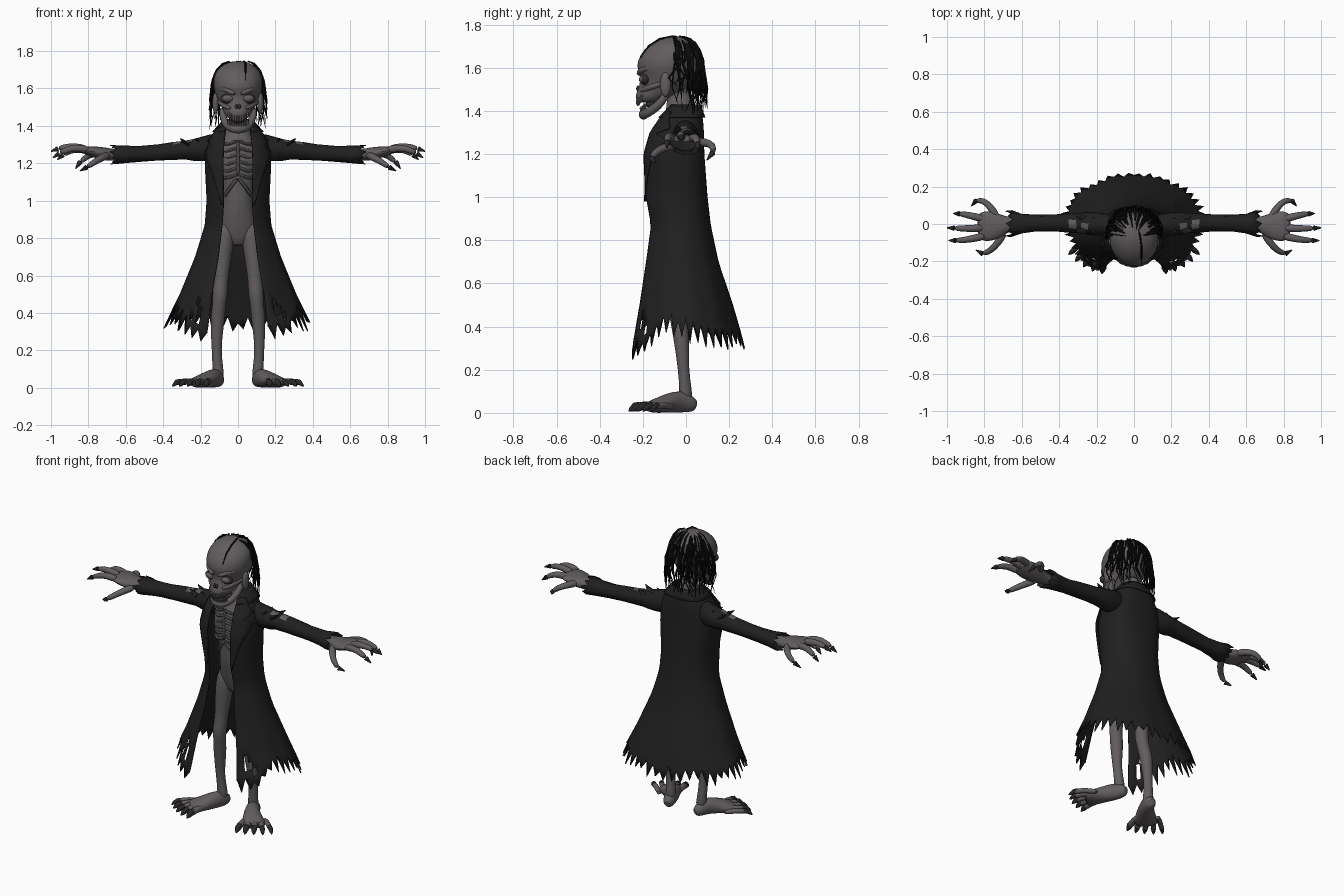
import bpy, bmesh, math, random
from math import sin, cos, asin, pi, radians
from mathutils import Vector as V

random.seed(4)
if "Cube" in bpy.data.objects:
    bpy.data.objects.remove(bpy.data.objects["Cube"])


def material(name, rgb):
    m = bpy.data.materials.new(name)
    m.use_nodes = True
    m.diffuse_color = (*rgb, 1)
    m.node_tree.nodes["Principled BSDF"].inputs["Base Color"].default_value = (*rgb, 1)
    return m


SKIN = material("grey_skin", (.12, .108, .115))
COAT = material("black_cloth", (.014, .014, .014))
HAIR = material("black_hair", (.004, .004, .004))
NAIL = material("dark_nail", (.022, .02, .021))
SOCKET = material("dark_hollow", (.03, .026, .028))


def finish(name, bm, mats, mirror=False, subsurf=0, thick=0):
    bmesh.ops.recalc_face_normals(bm, faces=bm.faces)
    me = bpy.data.meshes.new(name)
    bm.to_mesh(me)
    bm.free()
    ob = bpy.data.objects.new(name, me)
    bpy.context.collection.objects.link(ob)
    for m in mats:
        me.materials.append(m)
    bpy.ops.object.select_all(action='DESELECT')
    ob.select_set(True)
    bpy.context.view_layer.objects.active = ob
    bpy.ops.object.shade_smooth_by_angle(angle=radians(50))
    if thick:
        ob.modifiers.new("Thickness", 'SOLIDIFY').thickness = thick
    if mirror:
        ob.modifiers.new("Mirror", 'MIRROR')
    if subsurf:
        s = ob.modifiers.new("Smooth", 'SUBSURF')
        s.levels = s.render_levels = subsurf


def loft(bm, rings, n=10, caps=True):
    """Skin a list of (centre, axis, axis) ellipses."""
    loops = [[bm.verts.new(c + a * cos(2 * pi * i / n) + b * sin(2 * pi * i / n))
              for i in range(n)] for c, a, b in rings]
    for p, q in zip(loops, loops[1:]):
        for i in range(n):
            bm.faces.new((p[i], p[(i + 1) % n], q[(i + 1) % n], q[i]))
    if caps:
        bm.faces.new(loops[0])
        bm.faces.new(loops[-1])
    return loops


def tube(bm, pts, radii, n=8, ref=(0, 0, 1), caps=True):
    pts, rings = [V(p) for p in pts], []
    for i, p in enumerate(pts):
        t = (pts[min(i + 1, len(pts) - 1)] - pts[max(i - 1, 0)]).normalized()
        a = t.cross(V(ref)).normalized()
        r = radii[i] if isinstance(radii[i], tuple) else (radii[i],) * 2
        rings.append((p, a * r[0], a.cross(t) * r[1]))
    return loft(bm, rings, n, caps)


def upright(rows):
    """Rows of height, half width, front y, back y."""
    return [(V((0, (f + b) / 2, z)), V((w, 0, 0)), V((0, (b - f) / 2, 0))) for z, w, f, b in rows]


def ball(bm, c, r):
    vs = bmesh.ops.create_uvsphere(bm, u_segments=16, v_segments=10, radius=1)["verts"]
    for v in vs:
        v.co = V(c) + V((v.co.x * r[0], v.co.y * r[1], v.co.z * r[2]))


def interp(rows, x):
    rows = sorted(rows)
    x = min(max(x, rows[0][0]), rows[-1][0])
    for p, q in zip(rows, rows[1:]):
        if x <= q[0]:
            k = (x - p[0]) / (q[0] - p[0])
            return [i + (j - i) * k for i, j in zip(p[1:], q[1:])]


def patch(name, nu, nv, fn, thick, mirror=False, drop=()):
    bm = bmesh.new()
    g = [[bm.verts.new(fn(i, j)) for i in range(nu + 1)] for j in range(nv + 1)]
    for j in range(nv):
        for i in range(nu):
            if (i, j) not in drop:
                bm.faces.new((g[j][i], g[j][i + 1], g[j + 1][i + 1], g[j + 1][i]))
    finish(name, bm, [COAT], mirror, 0, thick)


# Torso with neck
bm = bmesh.new()
loft(bm, upright([(.755, .04, -.05, .03), (.8, .095, -.068, .06), (.86, .105, -.088, .06), (.94, .09, -.108, .05),
                  (1, .08, -.12, .04), (1.08, .085, -.12, .05), (1.15, .12, -.14, .06),
                  (1.25, .125, -.145, .06), (1.33, .1, -.12, .05), (1.38, .05, -.09, .04),
                  (1.52, .045, -.09, .03)]), 20)
finish("torso", bm, [SKIN], subsurf=1)

# Ribs, costal arch and breastbone
bm = bmesh.new()
for k in range(6):
    z = 1.13 + k * .036
    tube(bm, [(0, -.135, z + .012), (.03, -.138, z), (.065, -.12, z - .012), (.1, -.082, z)], [.01] * 4, 6)
tube(bm, [(0, -.138, 1.12), (.03, -.132, 1.09), (.055, -.112, 1.05), (.075, -.08, 1.02)], [.012] * 4, 6)
tube(bm, [(0, -.125, 1.33), (0, -.141, 1.24), (0, -.138, 1.12)], [.012] * 3, 6, (0, 1, 0))
finish("ribs", bm, [SKIN], True, 1)

# Legs
bm = bmesh.new()
tube(bm, [(.06, -.022, .9), (.068, -.025, .83), (.078, -.028, .75), (.085, -.032, .66), (.091, -.038, .57),
          (.096, -.048, .5), (.1, -.042, .45), (.108, -.025, .38), (.113, -.018, .3), (.115, -.012, .2),
          (.108, -.002, .11), (.105, 0, .04)],
     [.04, .056, .053, .046, .038, .043, .036, .04, .034, .026, .029, .036], 12, (0, 1, 0))
finish("leg", bm, [SKIN], True, 1)

# Feet, toes and toenails
bm, nails = bmesh.new(), bmesh.new()
tube(bm, [(.098, .05, .03), (.103, .025, .04), (.12, -.03, .055), (.158, -.085, .045), (.2, -.135, .032),
          (.23, -.165, .024)],
     [(.018, .022), (.036, .04), (.042, .055), (.053, .046), (.072, .034), (.075, .025)], 12)
for k in range(5):
    ang, size = radians(-80 + 10 * k), .021 - .0012 * k
    at = lambda r, z: (.12 + r * cos(ang), .03 + r * sin(ang), z)
    tube(bm, [at(.13, .026), at(.2, .036), at(.245, .034), at(.272, .022)], [size, size, size, size * .8])
    tube(nails, [at(.247, .035), at(.27, .03), at(.288, .017), at(.3, .008)], [size * .8, size * .9, size * .6, .003])
finish("foot", bm, [SKIN], True, 1)
finish("toenails", nails, [NAIL], True)

# Hands, fingers and claws
bm, nails = bmesh.new(), bmesh.new()
tube(bm, [(.6, 0, 1.245), (.67, 0, 1.245), (.71, -.008, 1.25), (.75, -.01, 1.257), (.8, -.012, 1.268),
          (.84, -.014, 1.272)],
     [(.035, .03), (.038, .032), (.062, .036), (.08, .033), (.084, .026), (.068, .016)], 14)
FINGERS = [
    [(.69, -.04, 1.245), (.73, -.105, 1.23), (.77, -.147, 1.205), (.81, -.158, 1.178), (.845, -.14, 1.16)],
    [(.79, -.062, 1.268), (.86, -.078, 1.285), (.91, -.086, 1.275), (.955, -.088, 1.253), (.99, -.088, 1.23)],
    [(.8, -.022, 1.272), (.87, -.024, 1.29), (.92, -.024, 1.288), (.962, -.022, 1.278), (1, -.02, 1.264)],
    [(.79, .022, 1.268), (.86, .042, 1.278), (.9, .05, 1.268), (.935, .055, 1.245), (.965, .056, 1.22)],
    [(.73, .03, 1.255), (.765, .09, 1.255), (.805, .128, 1.24), (.845, .124, 1.205), (.868, .097, 1.172)]]
for f in FINGERS:
    tube(bm, f[:4], [.025, .021, .018, .015])
    tube(nails, f[3:], [.0145, .003], 8)
finish("hand", bm, [SKIN], True, 1)
finish("claws", nails, [NAIL], True)

# Skull, ears, brow and cheekbones
bm = bmesh.new()
loft(bm, upright([(1.435, .055, -.228, -.12), (1.47, .074, -.238, -.06), (1.5, .088, -.222, 0),
                  (1.54, .108, -.212, .04), (1.575, .124, -.218, .06), (1.61, .132, -.232, .068),
                  (1.66, .132, -.214, .068), (1.7, .114, -.18, .05), (1.732, .075, -.13, .02),
                  (1.747, .025, -.08, -.03)]), 24)
finish("skull", bm, [SKIN], subsurf=1)
bm = bmesh.new()
tube(bm, [(.012, -.222, 1.568), (.05, -.213, 1.588), (.09, -.17, 1.602), (.115, -.115, 1.59)], [.012, .016, .014, .008])
tube(bm, [(.03, -.215, 1.49), (.066, -.183, 1.503), (.092, -.135, 1.52), (.11, -.08, 1.535)], [.01, .016, .014, .01])
ball(bm, (.12, -.095, 1.522), (.018, .026, .058))
finish("brow_cheek_and_ear", bm, [SKIN], True, 1)

# Hollow sockets, nose hole and open mouth
bm = bmesh.new()
ball(bm, (.054, -.19, 1.546), (.039, .022, .027))
ball(bm, (.008, -.222, 1.503), (.008, .009, .014))
ball(bm, (.02, -.15, 1.428), (.04, .04, .015))
finish("hollows", bm, [SOCKET], True)
bm = bmesh.new()
ball(bm, (.054, -.194, 1.546), (.033, .024, .021))
finish("eyes", bm, [SKIN], True)

# Hanging jaw with both rows of teeth
bm = bmesh.new()
half = [(.086, -.08, 1.5), (.08, -.11, 1.44), (.06, -.16, 1.4), (.032, -.192, 1.385)]
tube(bm, half + [(0, -.2, 1.381)] + [(-x, y, z) for x, y, z in half[::-1]],
     [.016, .021, .022, .023, .025, .023, .022, .021, .016], 10)
finish("jaw", bm, [SKIN], subsurf=1)
bm = bmesh.new()
for k in range(-4, 5):
    x, y, up = .0125 * k, .0011 * k * k, .0012 * k * k
    tube(bm, [(x, y - .224, 1.455 + up), (x, y - .226, 1.437 + up), (x, y - .221, 1.424 + up)],
         [.007, .0075, .006], 6, (0, 1, 0))
    tube(bm, [(x, y - .205, 1.39 + up), (x, y - .21, 1.415 + up)], [.0075, .006], 6, (0, 1, 0))
finish("teeth", bm, [SKIN])

# Hair hanging from the crown, plus a thin strand combed over the top
bm = bmesh.new()
for k in range(85):
    a, e = radians(random.uniform(92, 268)), radians(random.uniform(15, 84))
    end, r = random.uniform(1.38, 1.54), random.uniform(.003, .0065)
    on = lambda el, f, w=0: V((.131 * f * sin(a + w) * cos(el) ** .55,
                               -.07 - .14 * f * cos(a + w) * cos(el) ** .55, 1.6 + .148 * sin(el)))
    pts = [on(e, 1.01), on(e * .8, 1.04), on(e * .5, 1.06), on(e * .2, 1.09, random.uniform(-.15, .15))]
    for d in (.5, 1):
        p = on(0, random.uniform(1.03, 1.23), random.uniform(-.2, .2))
        pts.append(V((p.x, p.y, 1.59 + (end - 1.59) * d)))
    tube(bm, pts, [r * .6, r, r, r, r * .8, .001], 5, (.3, .9, .1))
tube(bm, [(.04, -.21, 1.645), (.04, -.174, 1.7), (.04, -.122, 1.734), (.032, -.06, 1.746), (.01, .01, 1.73)],
     [.003, .005, .005, .005, .004], 5, (1, 0, 0))
finish("hair", bm, [HAIR])

# Coat shape: height, half width, front y, back y, half opening
SHAPE = [(1.43, .08, -.085, .065, .055), (1.37, .125, -.135, .078, .068), (1.3, .165, -.18, .083, .076),
         (1.2, .178, -.21, .085, .08), (1, .168, -.202, .1, .076), (.87, .178, -.18, .115, .085),
         (.7, .23, -.205, .152, .105), (.5, .312, -.24, .22, .14), (.33, .395, -.268, .27, .16),
         (.24, .42, -.285, .288, .175)]


def coat_point(a, z, off=0):
    """Elliptical in front, squarer across the upper back."""
    w, f, b, g = interp(SHAPE, z)
    s, c = sin(a), cos(a)
    if c < 0:
        k = interp([(.8, 1), (1.15, .72)], z)[0]
        s, c = math.copysign(abs(s) ** k, s), -abs(c) ** k
    return V(((w + off) * s, (f + b) / 2 - ((b - f) / 2 + off) * c, z))


def around(u, z, off=0):
    """Point on the coat, u running from one front edge round the back to the other."""
    w, f, b, g = interp(SHAPE, z)
    a0 = asin(g / w)
    return coat_point(a0 + (2 * pi - 2 * a0) * u, z, off)


# Coat body with torn hem and a few rips
COLS, ROWS = 76, 26
tear = [random.uniform(.005, .06) * (-1 if i % 2 else 1) for i in range(COLS + 1)]


def coat(i, j):
    u, t = i / COLS, j / ROWS
    side = 180 * (1 - abs(2 * u - 1))
    hem = interp([(0, .28), (22, .32), (48, .42), (62, .41), (90, .36), (180, .33)], side)[0]
    z = 1.43 + (hem - 1.43) * t + (tear[i] if j == ROWS else 0)
    return around(u, z, .006 * max(0, t - .5) * sin(u * 60))


rips = {(2, 22), (2, 23), (3, 23), (4, 24), (73, 23), (73, 24), (72, 22), (71, 24)}
patch("coat", COLS, ROWS, coat, .006, drop=rips)


# Lapels and turned-down collar
def lapel(i, j):
    z = 1.4 - .42 * j / 16
    w, f, b, g = interp(SHAPE, z)
    out = interp([(.98, .08), (1.12, .12), (1.235, .162), (1.265, .168), (1.29, .125), (1.32, .15), (1.4, .09)], z)[0]
    x = g + (min(out, w * .98) - g) * i / 4
    return coat_point(asin(x / w), z, .004 + .003 * i)


patch("lapel", 4, 16, lapel, .006, True)
patch("collar", 32, 3, lambda i, j: around(i / 32, 1.43 - .02 * j, .003 + .003 * j), .005)

# Sleeves with ragged cuffs and torn patches baring the skin
bm = bmesh.new()
loops = tube(bm, [(.08, -.01, 1.29), (.14, -.005, 1.283), (.2, 0, 1.275), (.24, .003, 1.272), (.28, .005, 1.27),
                  (.305, .006, 1.268), (.345, .006, 1.264), (.43, .005, 1.257), (.52, .004, 1.25),
                  (.6, .003, 1.246), (.665, .002, 1.246)],
             [(.05, .06), (.058, .072), (.062, .064), (.06, .058), (.056, .05), (.054, .05), (.05, .047),
              (.046, .043), (.044, .042), (.053, .046), (.072, .052)], 20, caps=False)
for k, v in enumerate(loops[-1]):
    v.co.x += random.uniform(.005, .022) * (1 if k % 2 else -1)
for ring in loops[3:-1]:
    for v in ring:
        v.co += V([random.uniform(-.003, .003) for _ in range(3)])
for f in bm.faces:
    c = f.calc_center_median()
    if c.z > 1.3 and (.305 < c.x < .345 and abs(c.y) < .03 or .24 < c.x < .28 and abs(c.y + .015) < .015):
        f.material_index = 1
finish("sleeve", bm, [COAT, SKIN], True, 0, .005)

# Ragged shoulder tufts
bm = bmesh.new()
for x, y in ((.2, .03), (.21, -.035), (.285, .035), (.29, -.035)):
    tube(bm, [(x - .03, y, 1.3), (x, y, 1.316), (x + .02, y * 1.1, 1.332)], [(.02, .012), (.015, .008), (.002, .002)], 6)
finish("shoulder_tufts", bm, [COAT], True)
